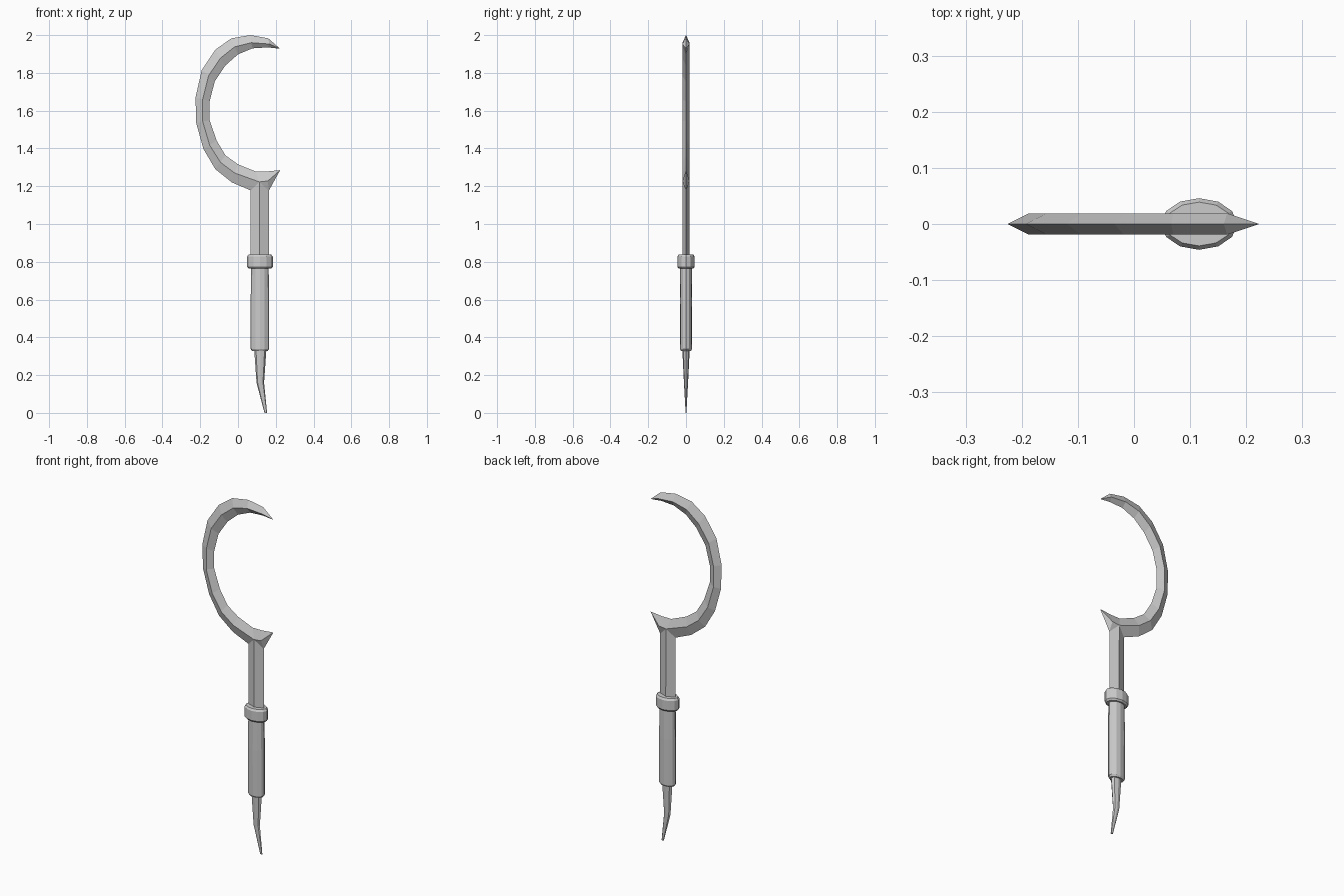
import bpy, bmesh, math

if "Cube" in bpy.data.objects:
    bpy.data.objects.remove(bpy.data.objects["Cube"])


def finish(bm, name):
    bmesh.ops.recalc_face_normals(bm, faces=bm.faces[:])
    me = bpy.data.meshes.new(name)
    bm.to_mesh(me)
    bm.free()
    ob = bpy.data.objects.new(name, me)
    bpy.context.collection.objects.link(ob)
    return ob


def lathe(name, rings, n=12):
    """Loft of elliptical rings (z, centre x, radius x, radius y)."""
    bm = bmesh.new()
    loops = [[bm.verts.new((cx + rx * math.cos(2 * math.pi * i / n),
                            ry * math.sin(2 * math.pi * i / n), z))
              for i in range(n)] for z, cx, rx, ry in rings]
    for a, b in zip(loops, loops[1:]):
        for i in range(n):
            j = (i + 1) % n
            bm.faces.new((a[i], a[j], b[j], b[i]))
    bm.faces.new(loops[0])
    bm.faces.new(loops[-1])
    return finish(bm, name)


# Hook blade sections from the upper point round to the shaft: inner, ridge, outer (x, z)
T = 0.019
sections = [
    ((0.156, 1.935), (0.166, 1.953), (0.16, 1.983)),
    ((0.077, 1.93), (0.07, 1.96), (0.066, 2.0)),
    ((0.0, 1.898), (-0.018, 1.938), (-0.035, 1.983)),
    ((-0.066, 1.84), (-0.093, 1.878), (-0.12, 1.923)),
    ((-0.123, 1.755), (-0.156, 1.785), (-0.192, 1.815)),
    ((-0.15, 1.65), (-0.187, 1.66), (-0.225, 1.67)),
    ((-0.15, 1.55), (-0.187, 1.543), (-0.221, 1.533)),
    ((-0.114, 1.443), (-0.15, 1.417), (-0.183, 1.397)),
    ((-0.066, 1.363), (-0.093, 1.327), (-0.12, 1.29)),
    ((0.0, 1.316), (-0.018, 1.27), (-0.032, 1.22)),
    ((0.093, 1.278), (0.113, 1.223), (0.067, 1.178)),
    ((0.15, 1.278), (0.158, 1.228), (0.163, 1.176)),
]
bm = bmesh.new()
rows = []
for (ix, iz), (rx, rz), (ox, oz) in sections:
    rows.append((bm.verts.new((ix, 0, iz)), bm.verts.new((rx, -T, rz)),
                 bm.verts.new((ox, 0, oz)), bm.verts.new((rx, T, rz))))
for k, (a, b) in enumerate(zip(rows, rows[1:])):
    for i in range(4):
        if k == len(rows) - 2 and i in (1, 2):
            continue  # the shaft joins here
        j = (i + 1) % 4
        bm.faces.new((a[i], a[j], b[j], b[i]))
# Pointed ends
for row, p in ((rows[0], (0.223, 0, 1.928)), (rows[-1], (0.223, 0, 1.285))):
    tip = bm.verts.new(p)
    for i in range(4):
        bm.faces.new((row[i], row[(i + 1) % 4], tip))
# Diamond-section shaft growing from the gap
L, R = rows[-2], rows[-1]
lb, rb = bm.verts.new((0.067, 0, 0.8)), bm.verts.new((0.163, 0, 0.8))
bottom = []
for s, y in ((1, -T), (3, T)):
    m = bm.verts.new((0.115, y, 0.8))
    bottom.append(m)
    bm.faces.new((L[2], L[s], m, lb))
    bm.faces.new((L[s], R[2], rb, m))
    bm.faces.new((L[s], R[s], R[2]))
bm.faces.new((lb, bottom[0], rb, bottom[1]))
finish(bm, "hook_blade")

# Collar with chamfered rims
C = 0.116
lathe("collar", [(0.764, C, 0.060, 0.039), (0.773, C, 0.068, 0.046),
                 (0.827, C, 0.068, 0.046), (0.838, C, 0.060, 0.039)])

# Grip
lathe("grip", [(0.328, C, 0.041, 0.027), (0.338, C, 0.049, 0.032),
               (0.60, C, 0.049, 0.033), (0.78, C, 0.046, 0.031)])

# Bent tail spike
lathe("tail_spike", [(0.0, 0.147, 0.007, 0.002), (0.16, 0.118, 0.020, 0.011),
                     (0.345, 0.118, 0.033, 0.020)], 8)
